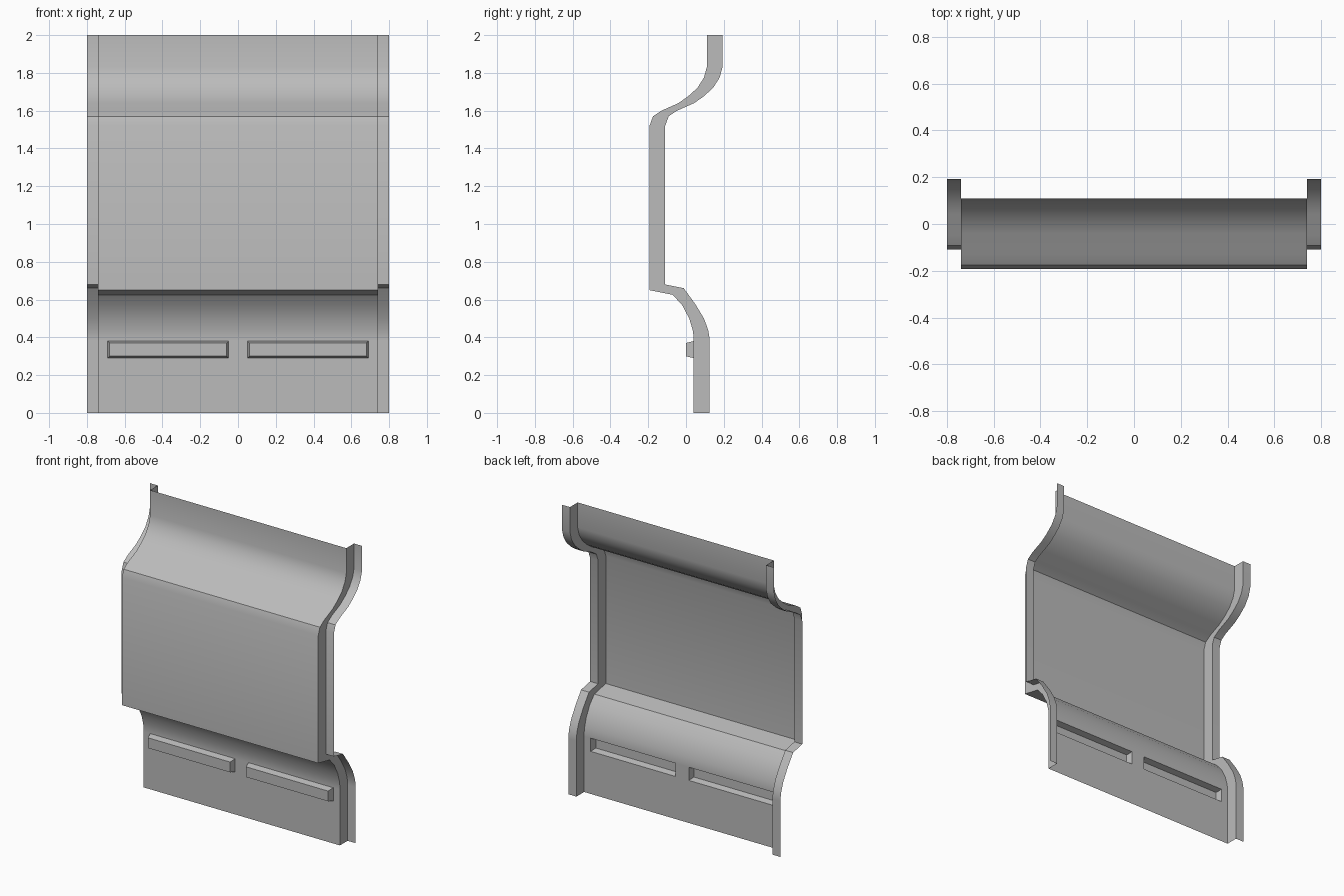
import bpy, bmesh, math

if "Cube" in bpy.data.objects:
    bpy.data.objects.remove(bpy.data.objects["Cube"], do_unlink=True)

grey = bpy.data.materials.new("sheet_grey")
grey.use_nodes = True
COLOUR = (0.5, 0.5, 0.5, 1)
grey.diffuse_color = COLOUR
grey.node_tree.nodes["Principled BSDF"].inputs["Base Color"].default_value = COLOUR

DEPTH = 0.083        # distance from the front panel back to the flanges
INNER, OUTER = 0.74, 0.8
VENT_X = (0.05, 0.69)
VENT_Z = (0.29, 0.38)

# Side profile of the front panel as (y, z), from top to bottom
upper = [(0.11, 2), (0.11, 1.83), (0.095, 1.775), (0.06, 1.72), (0.01, 1.675),
         (-0.04, 1.64), (-0.13, 1.60), (-0.175, 1.57), (-0.193, 1.52)]
front = upper + [(-0.193, 0.65), (-0.07, 0.625), (-0.02, 0.57), (0.017, 0.5),
                 (0.035, 0.44), (0.041, 0.4), (0.041, VENT_Z[1]),
                 (0.041, VENT_Z[0]), (0.041, 0)]
# Matching profile of the flanges; the lower step is offset upwards too
back = [(y + DEPTH, z) for y, z in upper]
back += [(-0.11, 0.68), (-0.012, 0.66), (0.05, 0.575), (0.095, 0.5),
         (0.117, 0.44), (0.124, 0.4)]
back += [(y + DEPTH, z) for y, z in front[-3:]]


def sheet(name, columns, vents=False):
    """Loft a thin sheet through columns of (x, profile)."""
    bm = bmesh.new()
    grid = [[bm.verts.new((x, y, z)) for y, z in prof] for x, prof in columns]
    for a, b in zip(grid, grid[1:]):
        for i in range(len(a) - 1):
            bm.faces.new((a[i], a[i + 1], b[i + 1], b[i]))
    bm.normal_update()
    if vents:
        # Press the two vent cells forward with tapered sides
        cells = [f for f in bm.faces
                 if VENT_Z[0] < f.calc_center_median().z < VENT_Z[1]
                 and VENT_X[0] < abs(f.calc_center_median().x) < VENT_X[1]]
        bmesh.ops.inset_individual(bm, faces=cells, thickness=0.01,
                                   depth=0.041, use_even_offset=True)
    mesh = bpy.data.meshes.new(name)
    bm.to_mesh(mesh)
    bm.free()
    mesh.materials.append(grey)
    obj = bpy.data.objects.new(name, mesh)
    bpy.context.collection.objects.link(obj)
    bpy.ops.object.select_all(action='DESELECT')
    obj.select_set(True)
    bpy.context.view_layer.objects.active = obj
    bpy.ops.object.shade_smooth_by_angle(angle=math.radians(28))
    return obj


# Front panel with its two pressed vents
xs = [-INNER, -VENT_X[1], -VENT_X[0], VENT_X[0], VENT_X[1], INNER]
sheet("front_panel", [(x, front) for x in xs], vents=True)

# Side walls folded back, and flanges folded outwards
for side, s in (("left", 1), ("right", -1)):
    wall = [(s * INNER, front), (s * INNER, back)]
    flange = [(s * INNER, back), (s * OUTER, back)]
    sheet(side + "_side_wall", wall[::s])
    sheet(side + "_flange", flange[::s])
